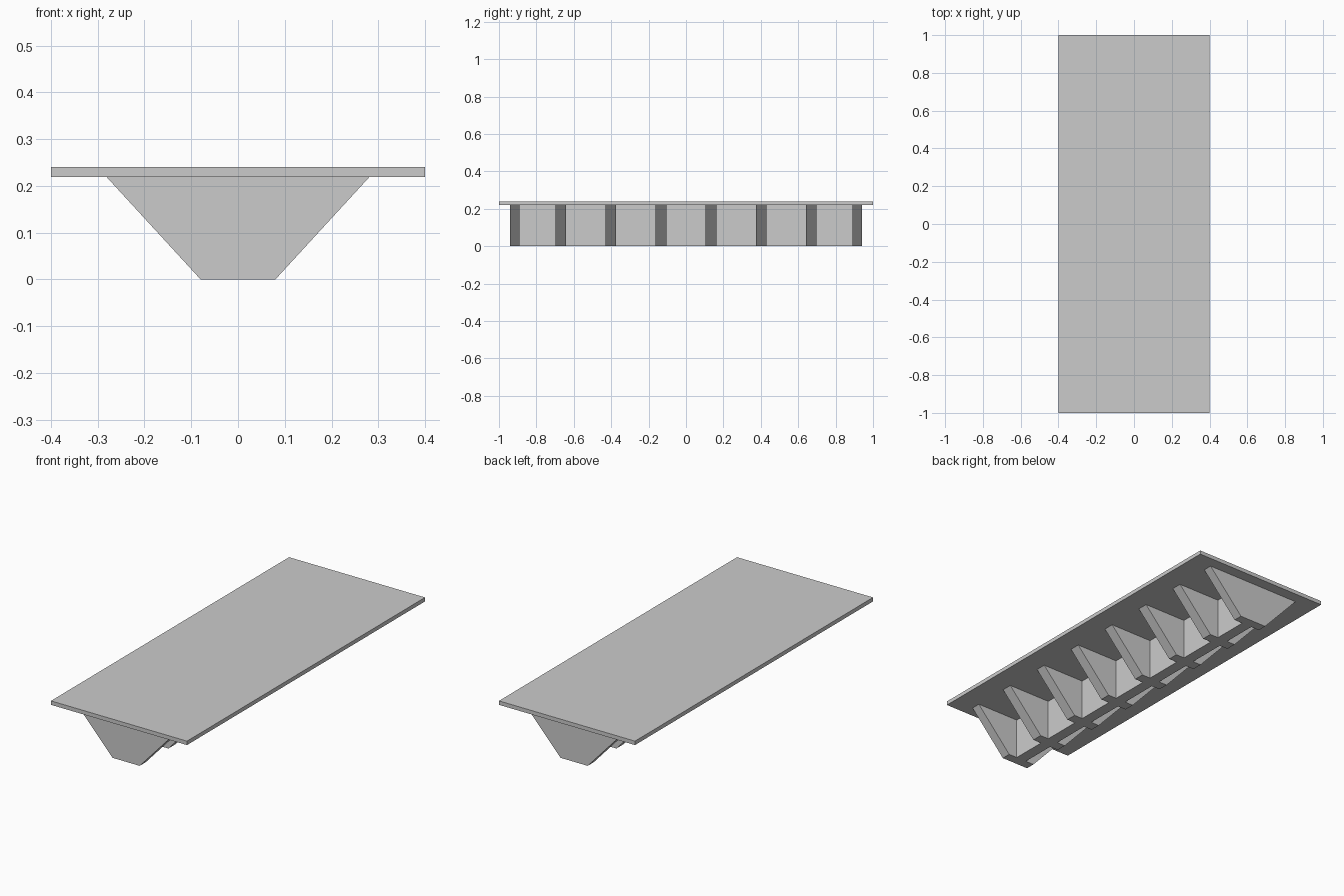
import bpy, bmesh

if "Cube" in bpy.data.objects:
    bpy.data.objects.remove(bpy.data.objects["Cube"])


def make_object(name, bm):
    bmesh.ops.recalc_face_normals(bm, faces=bm.faces[:])
    mesh = bpy.data.meshes.new(name)
    bm.to_mesh(mesh)
    bm.free()
    obj = bpy.data.objects.new(name, mesh)
    bpy.context.collection.objects.link(obj)


def box(name, x0, x1, y0, y1, z0, z1):
    bm = bmesh.new()
    bmesh.ops.create_cube(bm, size=1)
    for v in bm.verts:
        v.co = (x1 if v.co.x > 0 else x0, y1 if v.co.y > 0 else y0, z1 if v.co.z > 0 else z0)
    make_object(name, bm)


def rib(name, y, thickness):
    bm = bmesh.new()
    profile = [(-0.08, 0), (0.08, 0), (0.282, 0.22), (-0.282, 0.22)]
    face = bm.faces.new([bm.verts.new((x, y - thickness / 2, z)) for x, z in profile])
    ext = bmesh.ops.extrude_face_region(bm, geom=[face])
    for v in ext["geom"]:
        if isinstance(v, bmesh.types.BMVert):
            v.co.y += thickness
    make_object(name, bm)


# Flat top slab
box("deck_slab", -0.4, 0.4, -1, 1, 0.219, 0.24)

# Central lengthwise web under the slab
box("center_web", -0.03, 0.03, -0.93, 0.93, 0, 0.22)

# Tapered cross ribs: six evenly spaced, plus thinner end ribs
for i in range(6):
    rib(f"cross_rib_{i + 1}", (i - 2.5) * 0.268, 0.057)
for name, y in (("front_end_rib", -0.915), ("back_end_rib", 0.915)):
    rib(name, y, 0.05)
